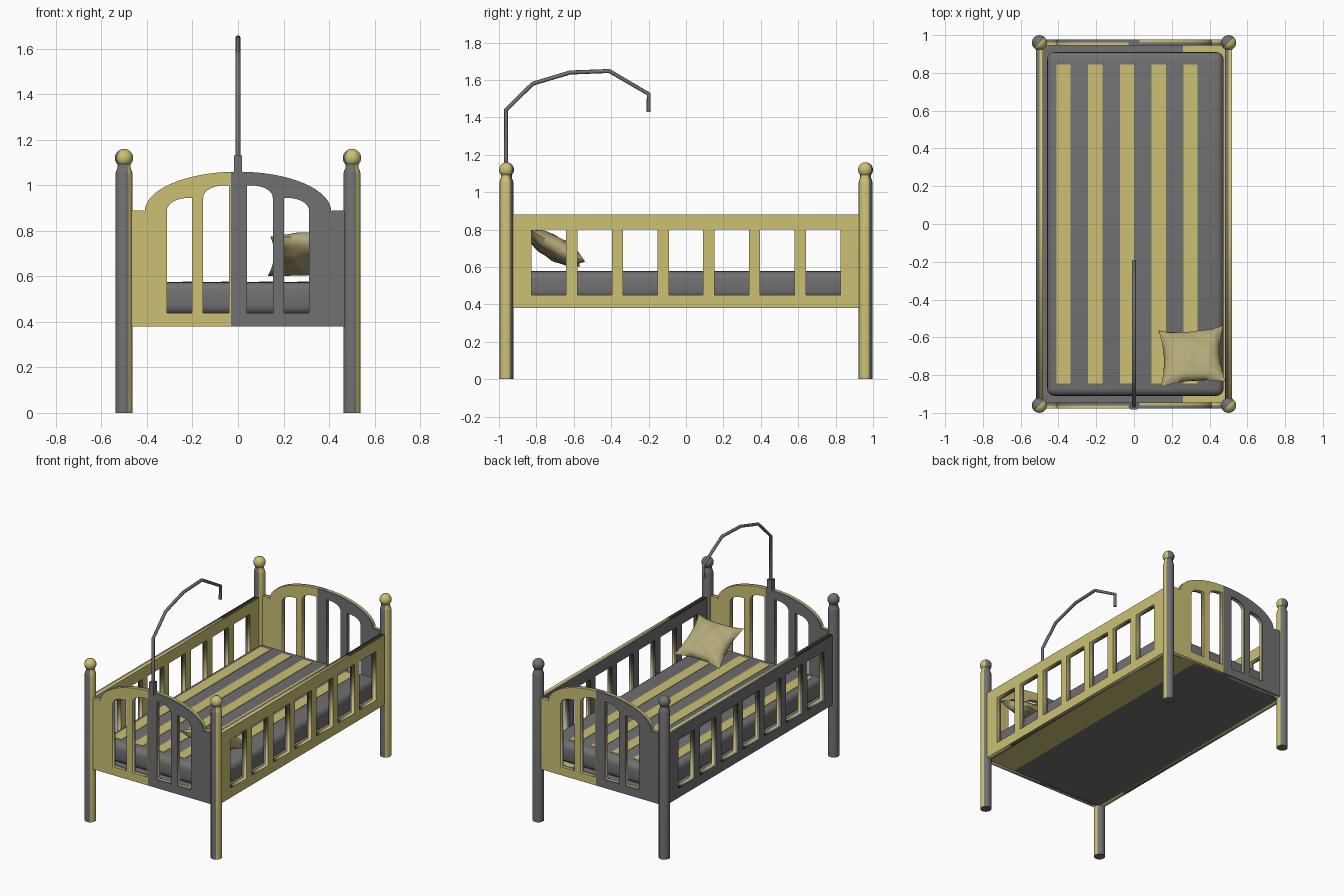
import bpy, bmesh, math
from mathutils import Vector, Matrix

if "Cube" in bpy.data.objects:
    bpy.data.objects.remove(bpy.data.objects["Cube"])


def mat(name, rgb):
    m = bpy.data.materials.new(name)
    m.diffuse_color = (*rgb, 1)
    m.use_nodes = True
    m.node_tree.nodes["Principled BSDF"].inputs["Base Color"].default_value = m.diffuse_color
    return m


GREY = mat("grey", (0.165, 0.165, 0.165))
YELLOW = mat("straw yellow", (0.60, 0.53, 0.175))
CUSHION = mat("cushion beige", (0.45, 0.40, 0.19))


def finish(name, bm, mats, rule=None, smooth=None):
    """Turn a bmesh into an object; rule(face) picks the material index."""
    bm.normal_update()
    if rule:
        for f in bm.faces:
            f.material_index = int(rule(f))
    me = bpy.data.meshes.new(name)
    bm.to_mesh(me)
    bm.free()
    for m in mats:
        me.materials.append(m)
    if smooth:
        me.shade_smooth()
        me.set_sharp_from_angle(angle=math.radians(smooth))
    ob = bpy.data.objects.new(name, me)
    bpy.context.collection.objects.link(ob)
    return ob


def box_bm(lo, hi, bevel=0, segs=3):
    bm = bmesh.new()
    bmesh.ops.create_cube(bm, size=1)
    lo, hi = Vector(lo), Vector(hi)
    for v in bm.verts:
        v.co = Vector([(lo[i] + hi[i]) / 2 + v.co[i] * (hi[i] - lo[i]) for i in range(3)])
    if bevel:
        bmesh.ops.bevel(bm, geom=bm.edges[:], offset=bevel, segments=segs,
                        profile=0.5, affect='EDGES')
    return bm


def cut(bm, co, no):
    bmesh.ops.bisect_plane(bm, geom=bm.verts[:] + bm.edges[:] + bm.faces[:],
                           plane_co=co, plane_no=no, dist=1e-6)


def panel_bm(loops, thick, matrix):
    """Flat panel with holes: filled 2D curve, extruded, placed by matrix."""
    cu = bpy.data.curves.new("outline", 'CURVE')
    cu.dimensions = '2D'
    cu.fill_mode = 'BOTH'
    cu.extrude = thick / 2
    for pts in loops:
        s = cu.splines.new('POLY')
        s.points.add(len(pts) - 1)
        for p, (a, b) in zip(s.points, pts):
            p.co = (a, b, 0, 1)
        s.use_cyclic_u = True
    ob = bpy.data.objects.new("outline", cu)
    bpy.context.collection.objects.link(ob)
    me = bpy.data.meshes.new_from_object(
        ob.evaluated_get(bpy.context.evaluated_depsgraph_get()))
    bpy.data.objects.remove(ob)
    bm = bmesh.new()
    bm.from_mesh(me)
    bpy.data.meshes.remove(me)
    bmesh.ops.remove_doubles(bm, verts=bm.verts[:], dist=1e-5)
    bmesh.ops.recalc_face_normals(bm, faces=bm.faces[:])
    bm.transform(matrix)
    return bm


# Corner posts with ball tops
PROFILE = [(0.0375, 0), (0.0375, 1.05), (0.034, 1.066), (0.029, 1.075), (0.029, 1.10)]
BALL_C, BALL_R, N = 1.12, 0.04, 24


def lathe(profile, cx, cy):
    bm = bmesh.new()
    rings = [[bm.verts.new((cx + r * math.cos(2 * math.pi * k / N),
                            cy + r * math.sin(2 * math.pi * k / N), z))
              for k in range(N)] for r, z in profile]
    for a, b in zip(rings, rings[1:]):
        for k in range(N):
            j = (k + 1) % N
            bm.faces.new((a[k], a[j], b[j], b[k]))
    bm.faces.new(rings[0][::-1])
    bm.faces.new(rings[-1])
    return bm


for sx, xn in ((-1, "left"), (1, "right")):
    for sy, yn in ((-1, "front"), (1, "back")):
        px, py = sx * 0.501, sy * 0.96
        finish(f"{yn}_{xn}_post", lathe(PROFILE, px, py), [GREY, YELLOW],
               lambda f: abs(f.normal.z) < 0.95 and
               -53 < math.degrees(math.atan2(f.normal.y, f.normal.x)) < 32, 35)
        ball = bmesh.new()
        bmesh.ops.create_uvsphere(ball, u_segments=24, v_segments=14, radius=BALL_R,
                                  matrix=Matrix.Translation((px, py, BALL_C)))
        finish(f"{yn}_{xn}_post_ball", ball, [GREY, YELLOW],
               lambda f: f.normal.x - f.normal.y > 0, 60)

# Arched end panels with four slots, two-tone halves
arch = [(0.41 * math.cos(math.pi * k / 32), 0.885 + 0.175 * math.sin(math.pi * k / 32))
        for k in range(33)]
outline = [(-0.475, 0.38), (0.475, 0.38), (0.475, 0.89), (0.415, 0.89)] + arch + \
          [(-0.415, 0.89), (-0.475, 0.89)]


def slot(x_out, x_in, z0, rise, s):
    w = x_out - x_in
    top = [(s * (x_in + w * math.cos(math.pi / 2 * k / 8) ** 0.8),
            z0 + rise * math.sin(math.pi / 2 * k / 8)) for k in range(8)]
    return [(s * x_in, 0.44), (s * x_out, 0.44)] + top + [(s * x_in, z0 + rise)]


end_loops = [outline] + [slot(*a, s) for s in (-1, 1)
                         for a in ((0.313, 0.203, 0.885, 0.06), (0.153, 0.04, 0.945, 0.055))]
for cy, n in ((-0.962, "front"), (0.962, "back")):
    bm = panel_bm(end_loops, 0.032,
                  Matrix.Translation((0, cy, 0)) @ Matrix.Rotation(math.pi / 2, 4, 'X'))
    cut(bm, (0, cy, 0), (0, 1, 0))
    cut(bm, (-0.03, 0, 0), (1, 0, 0))
    cut(bm, (0.03, 0, 0), (1, 0, 0))

    def end_rule(f, cy=cy):
        c = f.calc_center_median()
        return c.x < -0.03 if c.y < cy else c.x > 0.03
    finish(f"{n}_end_panel", bm, [GREY, YELLOW], end_rule)

# Side rails with seven windows, yellow towards +x and grey towards -x
side_loops = [[(-0.925, 0.38), (0.925, 0.38), (0.925, 0.882), (-0.925, 0.882)]]
for k in range(-3, 4):
    a, b = k * 0.2443 - 0.092, k * 0.2443 + 0.092
    side_loops.append([(a, 0.45), (b, 0.45), (b, 0.80), (a, 0.80)])
TURN = Matrix(((0, 0, 1, 0), (1, 0, 0, 0), (0, 1, 0, 0), (0, 0, 0, 1)))
for cx, n in ((-0.5, "left"), (0.5, "right")):
    bm = panel_bm(side_loops, 0.036, Matrix.Translation((cx, 0, 0)) @ TURN)
    cut(bm, (cx, 0, 0), (1, 0, 0))
    finish(f"{n}_side_rail", bm, [GREY, YELLOW],
           lambda f, cx=cx: f.calc_center_median().x > cx)

# Base board, partly yellow on the right
bm = box_bm((-0.483, -0.947, 0.383), (0.483, 0.947, 0.43))
cut(bm, (0.26, 0, 0), (1, 0, 0))
finish("base_board", bm, [GREY, YELLOW], lambda f: f.calc_center_median().x > 0.26)

# Mattress and its stripes
finish("mattress", box_bm((-0.46, -0.91, 0.431), (0.475, 0.91, 0.575), 0.04, 4), [GREY], None, 40)
for k, x in enumerate((-0.373, -0.205, -0.037, 0.131, 0.299)):
    finish(f"mattress_stripe_{k + 1}",
           box_bm((x - 0.038, -0.845, 0.572), (x + 0.038, 0.845, 0.578)), [YELLOW])

# Pillow: two puffed grids with pulled corners, leaning at the front end
R = 20
pillow = bmesh.new()
for side in (1, -1):
    grid = []
    for i in range(R + 1):
        row = []
        for j in range(R + 1):
            u, v = 2 * i / R - 1, 2 * j / R - 1
            puff = ((1 - u * u) * (1 - v * v)) ** 0.45
            fold = 0.006 * math.sin(7 * u + 3 * v) * math.sin(6 * v - 2 * u) * puff
            row.append(pillow.verts.new((
                0.172 * u * (1 - 0.13 * (1 - v * v)),
                0.172 * v * (1 - 0.13 * (1 - u * u)),
                side * 0.06 * puff + fold)))
        grid.append(row)
    for i in range(R):
        for j in range(R):
            q = [grid[i][j], grid[i + 1][j], grid[i + 1][j + 1], grid[i][j + 1]]
            pillow.faces.new(q if side > 0 else q[::-1])
bmesh.ops.remove_doubles(pillow, verts=pillow.verts[:], dist=1e-5)
pillow.transform(Matrix.Translation((0.307, -0.70, 0.70)) @ Matrix.Rotation(0.08, 4, 'Z')
                 @ Matrix.Rotation(-0.07, 4, 'Y') @ Matrix.Rotation(-0.53, 4, 'X'))
finish("pillow", pillow, [CUSHION], None, 60)

# Hanging arm above the front end, with its clamp
finish("arm_clamp", box_bm((-0.018, -0.982, 1.04), (0.018, -0.946, 1.13)), [GREY])
cu = bpy.data.curves.new("hanging_arm", 'CURVE')
cu.dimensions = '3D'
cu.bevel_depth = 0.011
cu.bevel_resolution = 2
cu.use_fill_caps = True
path = [(-0.962, 1.10), (-0.962, 1.44), (-0.82, 1.58), (-0.62, 1.64),
        (-0.41, 1.648), (-0.2, 1.525), (-0.2, 1.43)]
s = cu.splines.new('POLY')
s.points.add(len(path) - 1)
for p, (y, z) in zip(s.points, path):
    p.co = (0, y, z, 1)
cu.materials.append(GREY)
bpy.context.collection.objects.link(bpy.data.objects.new("hanging_arm", cu))
